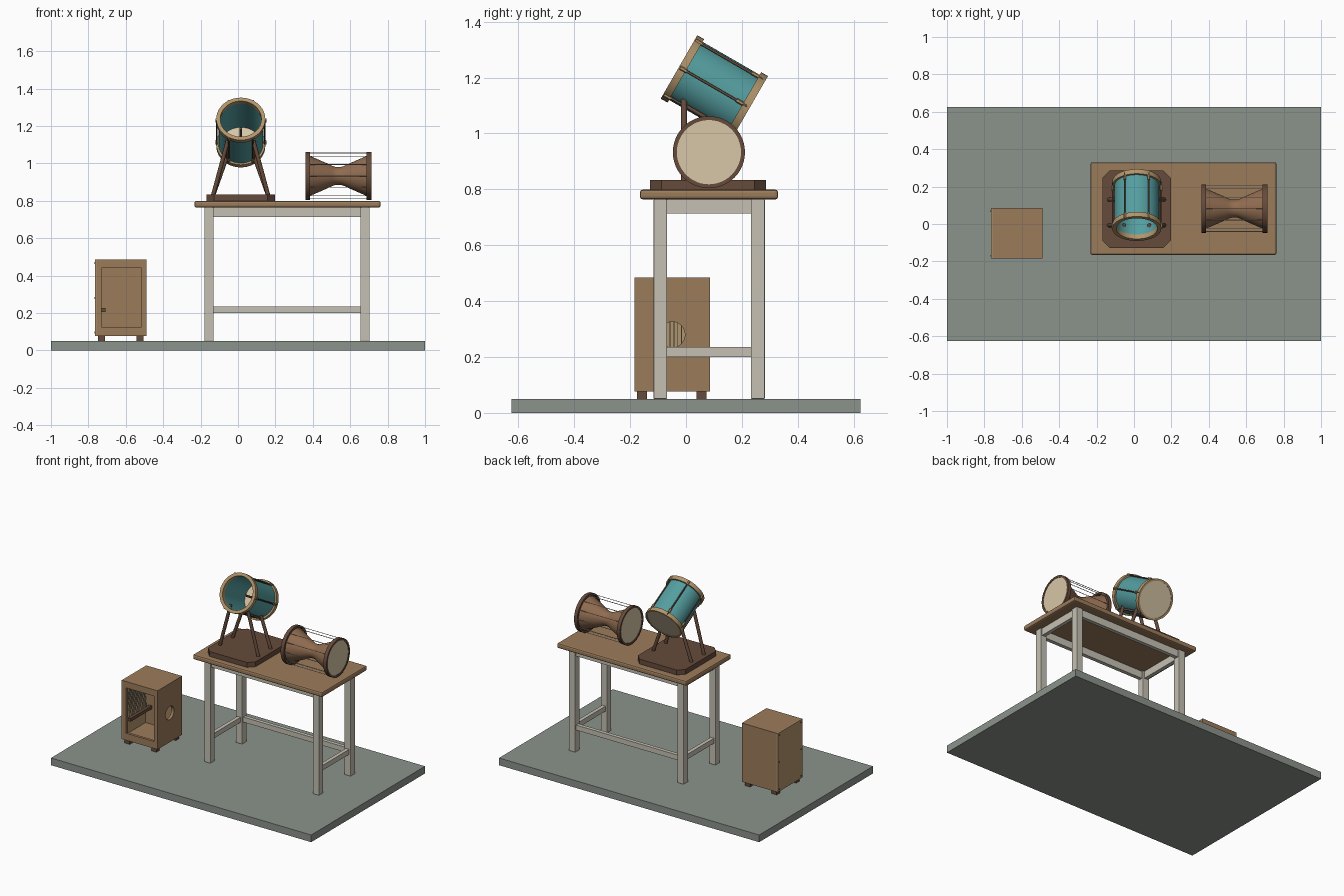
import bpy, bmesh, math
from mathutils import Vector, Matrix

if "Cube" in bpy.data.objects:
    bpy.data.objects.remove(bpy.data.objects["Cube"])


def material(name, r, g, b):
    m = bpy.data.materials.new(name)
    m.use_nodes = True
    m.diffuse_color = (r, g, b, 1)
    m.node_tree.nodes["Principled BSDF"].inputs["Base Color"].default_value = (r, g, b, 1)
    return m


wood = material("wood", .33, .2, .105)
warm = material("warm wood", .28, .15, .08)
dark = material("dark wood", .13, .07, .043)
tan = material("tan wood", .44, .3, .15)
skin = material("drum skin", .68, .57, .39)
teal = material("teal", .09, .34, .35)
paint = material("off white paint", .56, .53, .45)
floor_grey = material("floor grey", .26, .29, .26)
metal = material("metal", .45, .45, .44)


def finish(name, bm, mat, matrix=None, smooth=False):
    bmesh.ops.recalc_face_normals(bm, faces=bm.faces)
    me = bpy.data.meshes.new(name)
    bm.to_mesh(me)
    bm.free()
    ob = bpy.data.objects.new(name, me)
    bpy.context.collection.objects.link(ob)
    me.materials.append(mat)
    if matrix:
        me.transform(matrix)
    if smooth:
        for o in bpy.context.selected_objects:
            o.select_set(False)
        ob.select_set(True)
        bpy.context.view_layer.objects.active = ob
        bpy.ops.object.shade_smooth_by_angle(angle=math.radians(35))
    return ob


def box(name, x, y, z, mat, bevel=0):
    """Box from three (low, high) ranges."""
    bm = bmesh.new()
    bmesh.ops.create_cube(bm, size=1)
    for v in bm.verts:
        v.co = [r[0] if c < 0 else r[1] for c, r in zip(v.co, (x, y, z))]
    ob = finish(name, bm, mat)
    if bevel:
        mod = ob.modifiers.new("bevel", "BEVEL")
        mod.width, mod.segments = bevel, 2
    return ob


def rod(name, p, q, r, mat, matrix=None, sides=12):
    p, q = Vector(p), Vector(q)
    bm = bmesh.new()
    bmesh.ops.create_cone(bm, cap_ends=True, segments=sides, radius1=r, radius2=r, depth=(q - p).length)
    turn = (q - p).to_track_quat('Z', 'Y').to_matrix().to_4x4()
    m = Matrix.Translation((p + q) / 2) @ turn
    return finish(name, bm, mat, matrix @ m if matrix else m, True)


def lathe(name, profile, mat, matrix, closed=True, sides=48):
    """Turn (radius, distance) points about the local z axis."""
    bm = bmesh.new()
    vs = [bm.verts.new((r, 0, t)) for r, t in profile]
    es = [bm.edges.new(e) for e in zip(vs, vs[1:] + vs[:1] if closed else vs[1:])]
    bmesh.ops.spin(bm, geom=vs + es, axis=(0, 0, 1), angle=math.tau, steps=sides, use_duplicate=False)
    bmesh.ops.remove_doubles(bm, verts=bm.verts, dist=1e-5)
    return finish(name, bm, mat, matrix, True)


def ring(name, r0, r1, t0, t1, mat, matrix):
    return lathe(name, [(r0, t0), (r1, t0), (r1, t1), (r0, t1)], mat, matrix)


def frame(origin, side, axis):
    x, z = Vector(side), Vector(axis).normalized()
    rot = Matrix((x, z.cross(x), z)).transposed().to_4x4()
    return Matrix.Translation(origin) @ rot


def cut(ob, cutter):
    cutter.hide_render = True
    mod = ob.modifiers.new("cut", "BOOLEAN")
    mod.object, mod.solver = cutter, "EXACT"
    bpy.context.view_layer.objects.active = ob
    bpy.ops.object.modifier_apply(modifier="cut")
    bpy.data.objects.remove(cutter)


# Floor
box("floor", (-1, 1), (-.625, .625), (0, .05), floor_grey)

# Table
box("table_top", (-.233, .762), (-.165, .33), (.764, .799), wood, .01)
leg_x = ((-.179, -.131), (.655, .703))
leg_y = ((-.116, -.068), (.232, .282))
for x in leg_x:
    for y in leg_y:
        box("table_leg", x, y, (.05, .764), paint, .003)
    mid = sum(x) / 2
    box("side_apron", (mid - .013, mid + .013), (-.068, .232), (.714, .764), paint)
    box("side_stretcher", (mid - .013, mid + .013), (-.068, .232), (.2, .235), paint)
for y in leg_y:
    mid = sum(y) / 2
    box("long_apron", (-.131, .655), (mid - .013, mid + .013), (.714, .764), paint)
box("back_stretcher", (-.131, .655), (.244, .27), (.2, .235), paint)

# Drum stand
cx, cy = .014, .079
bm = bmesh.new()
hx, hy, c = .183, .207, .04
corner = [(hx, hy - c), (hx - c, hy)]
outline = corner + [(-x, y) for x, y in corner[::-1]]
outline += [(-x, -y) for x, y in outline]
base = bm.faces.new([bm.verts.new((cx + x, cy + y, .799)) for x, y in outline])
up = bmesh.ops.extrude_face_region(bm, geom=[base])
bmesh.ops.translate(bm, vec=(0, 0, .034), verts=[v for v in up["geom"] if isinstance(v, bmesh.types.BMVert)])
finish("stand_base", bm, dark)
for s in (-1, 1):
    rod("front_strut", (cx + s * .15, -.007, .82), (cx + s * .066, -.007, 1.13), .011, dark)
    rod("rear_strut", (cx + s * .15, .13, .82), (cx + s * .07, .13, 1.045), .011, dark)
    rod("cradle_rail", (cx + s * .07, -.007, 1.102), (cx + s * .07, .13, 1.023), .007, dark)

# Tilted open drum
f = frame((.015, -.025, 1.238), (1, 0, 0), (0, .866, -.5))
length = .292
ring("drum_shell", .112, .12, .006, length - .008, teal, f)
for t in (0, length - .028):
    ring("drum_hoop", .11 if t == 0 else .118, .131, t, t + .028, tan, f)
lathe("drum_head", [(0, length - .008), (.119, length - .008), (.119, length - .003), (0, length - .003)],
      skin, f, False)
rod("inner_stick", (0, 0, length - .19), (0, 0, length - .008), .007, dark, f)
for i in range(6):
    a = i * math.tau / 6
    u = Vector((math.cos(a), math.sin(a), 0))
    z = Vector((0, 0, 1))
    rod("tension_rod", u * .128 + z * .01, u * .128 + z * (length - .01), .0045, dark, f)
    for t in (.004, length - .055):
        rod("tension_nut", u * .13 + z * t, u * .13 + z * (t + .028), .0075, tan, f, 6)

# Hourglass drum lying on the table
h = frame((.36, .082, .933), (0, 1, 0), (1, 0, 0))
span = .353
n = 24
body = []
for i in range(n + 1):
    k = abs(2 * i / n - 1)
    body.append((.048 + .064 * max(0, (k - .12) / .88) ** .95, .012 + (span - .024) * i / n))
lathe("hourglass_body", body, warm, h, False)
for t in (0, span - .025):
    ring("hourglass_rim", .115, .129, t, t + .025, dark, h)
for t in (.003, span - .008):
    lathe("hourglass_skin", [(0, t), (.117, t), (.117, t + .005), (0, t + .005)], skin, h, False)
for i in range(12):
    a = i * math.tau / 12
    u = Vector((math.cos(a), math.sin(a), 0)) * .122
    rod("tuning_cord", u + Vector((0, 0, .01)), u + Vector((0, 0, span - .01)), .002, metal, h, 6)

# Box drum with cutaway front and sound hole
cab = box("box_body", (-.757, -.489), (-.185, .085), (.077, .485), wood)
cut(cab, box("cavity_cutter", (-.8, -.509), (-.167, .067), (.097, .465), wood))
cut(cab, box("window_cutter", (-.73, -.516), (-.25, -.1), (.126, .441), wood))
cut(cab, rod("hole_cutter", (-.55, -.05, .28), (-.45, -.05, .28), .046, wood, None, 40))
box("strike_plate", (-.765, -.757), (-.185, .085), (.077, .485), tan)
for y in (-.17, .07):
    for z in (.095, .28, .467):
        rod("plate_screw", (-.766, y, z), (-.769, y, z), .005, dark)
for x in ((-.748, -.71), (-.543, -.505)):
    for y in ((-.175, -.14), (.038, .073)):
        box("box_foot", x, y, (.05, .077), dark)
box("snare_bar", (-.73, -.708), (-.167, .067), (.205, .227), dark)
for i in range(14):
    y = -.14 + i * .0138
    rod("snare_wire", (-.732, y, .22), (-.752, y, .44), .0018, metal, None, 6)
